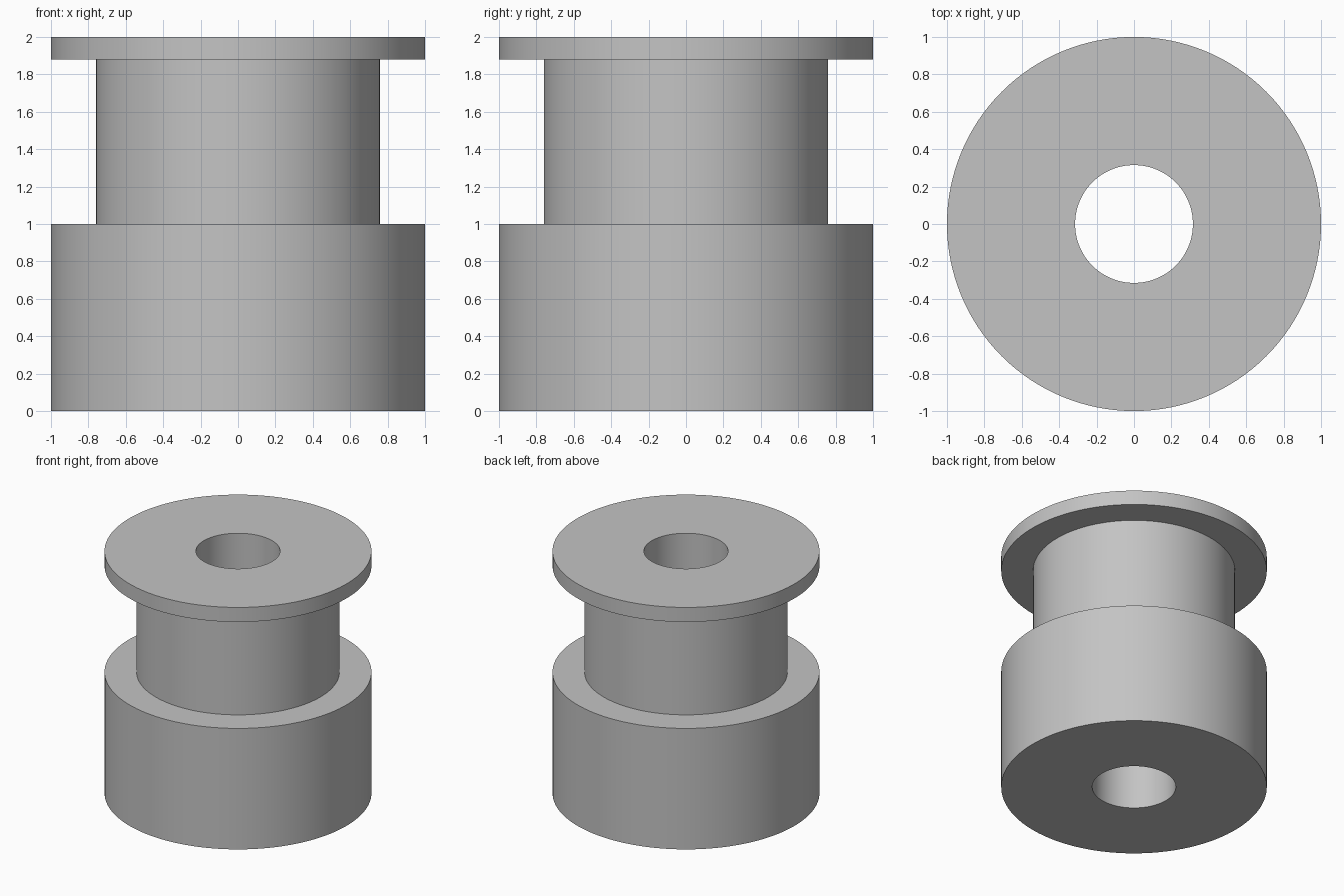
import bpy
import bmesh
import math

SIDES = 128
BORE = 0.315

if "Cube" in bpy.data.objects:
    bpy.data.objects.remove(bpy.data.objects["Cube"], do_unlink=True)

# Plain grey material
grey = bpy.data.materials.new("plain_grey")
grey.use_nodes = True
colour = (0.55, 0.55, 0.55, 1)
grey.diffuse_color = colour
grey.node_tree.nodes["Principled BSDF"].inputs["Base Color"].default_value = colour


def lathe(name, profile):
    """Spin a closed (radius, height) outline around the z axis."""
    bm = bmesh.new()
    verts = [bm.verts.new((r, 0, z)) for r, z in profile]
    edges = [bm.edges.new((a, b)) for a, b in zip(verts, verts[1:] + verts[:1])]
    bmesh.ops.spin(bm, geom=verts + edges, cent=(0, 0, 0), axis=(0, 0, 1),
                   angle=math.tau, steps=SIDES, use_merge=True)
    bmesh.ops.remove_doubles(bm, verts=bm.verts, dist=0.0001)
    bmesh.ops.recalc_face_normals(bm, faces=bm.faces)
    mesh = bpy.data.meshes.new(name)
    bm.to_mesh(mesh)
    bm.free()
    mesh.materials.append(grey)
    obj = bpy.data.objects.new(name, mesh)
    bpy.context.collection.objects.link(obj)
    bpy.ops.object.select_all(action="DESELECT")
    obj.select_set(True)
    bpy.context.view_layer.objects.active = obj
    bpy.ops.object.shade_smooth_by_angle(angle=math.radians(30))
    return obj


# Wide base, narrow neck and thin top flange around a through bore
lathe("flanged_spool", [
    (BORE, 0), (1, 0), (1, 1),
    (0.76, 1), (0.76, 1.88),
    (1, 1.88), (1, 2), (BORE, 2),
])
